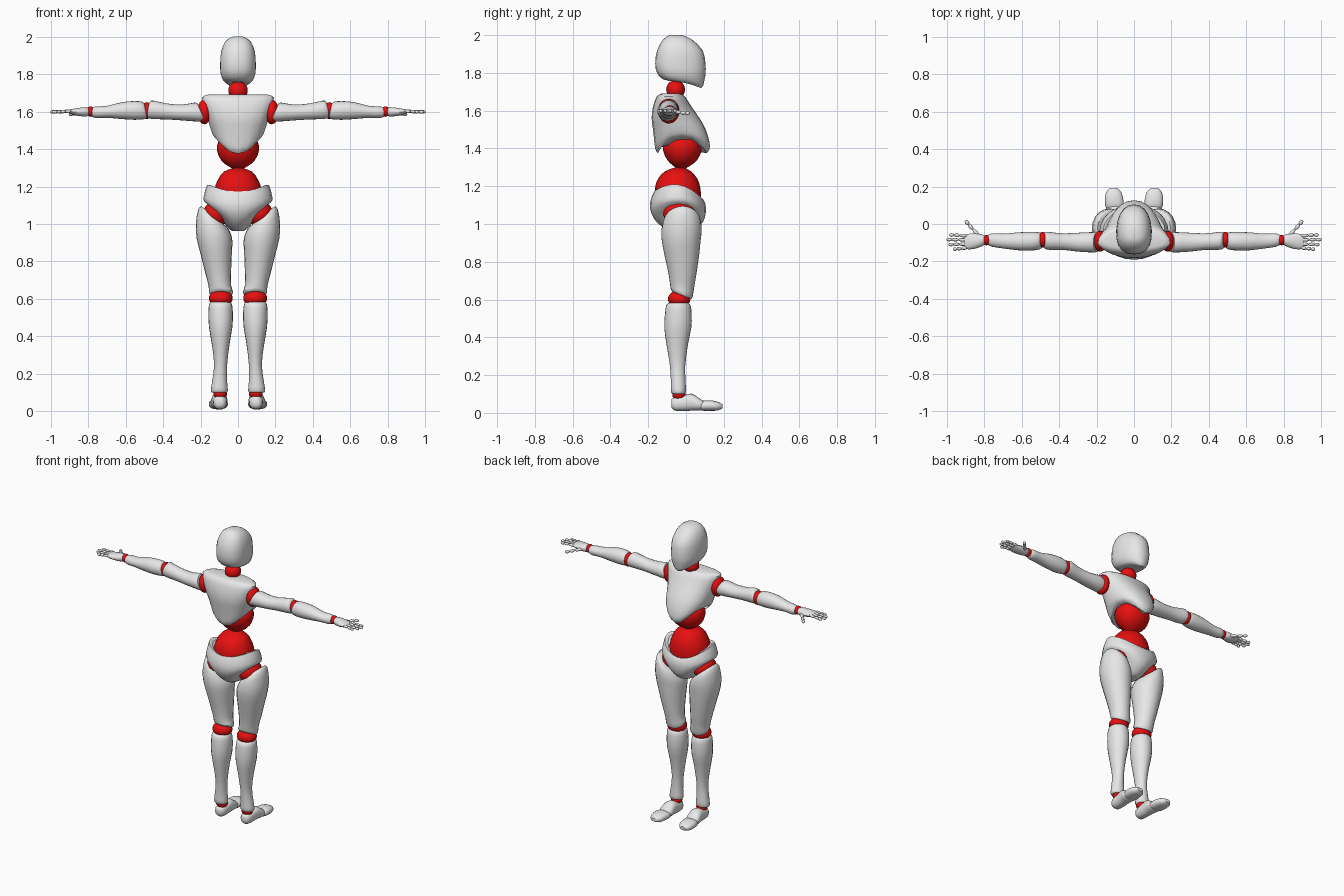
import bpy, bmesh, math
from mathutils import Vector


def material(name, rgb):
    m = bpy.data.materials.new(name)
    m.diffuse_color = (*rgb, 1)
    return m


WHITE = material("shell_white", (0.8, 0.8, 0.8))
RED = material("joint_red", (0.8, 0.005, 0.005))


def finish(name, bm, mat, mirror):
    bmesh.ops.recalc_face_normals(bm, faces=bm.faces)
    me = bpy.data.meshes.new(name)
    bm.to_mesh(me)
    bm.free()
    me.materials.append(mat)
    ob = bpy.data.objects.new(name, me)
    bpy.context.collection.objects.link(ob)
    bpy.ops.object.select_all(action='DESELECT')
    bpy.context.view_layer.objects.active = ob
    ob.select_set(True)
    bpy.ops.object.shade_smooth_by_angle(angle=math.radians(45))
    if mirror:
        ob.modifiers.new("mirror", 'MIRROR').use_mirror_merge = False
    return ob


def smooth_rings(rings, sub):
    """Catmull-Rom interpolation between cross-sections."""
    rs = [tuple(r) + (0,) * (8 - len(r)) for r in rings]
    out = []
    for i in range(len(rs) - 1):
        p0, p1, p2, p3 = rs[max(i - 1, 0)], rs[i], rs[i + 1], rs[min(i + 2, len(rs) - 1)]
        for k in range(sub):
            t = k / sub
            out.append([0.5 * (2 * b + (c - a) * t + (2 * a - 5 * b + 4 * c - d) * t * t
                               + (3 * b - a - 3 * c + d) * t ** 3)
                        for a, b, c, d in zip(p0, p1, p2, p3)])
    return out + [list(rs[-1])]


def loft(name, rings, mat=WHITE, axis='z', mirror=False, segs=20, n=2.0, taper=0, sub=2):
    """Ring = height, a0, a1, b0, b1, tilt along a, tilt along b, side arch."""
    bm = bmesh.new()
    loops = []
    for h, a0, a1, b0, b1, ta, tb, arch in smooth_rings(rings, sub):
        loop = []
        for k in range(segs):
            t = 2 * math.pi * k / segs
            c, s = math.cos(t), math.sin(t)
            u = math.copysign(abs(c) ** (2 / n), c)
            v = math.copysign(abs(s) ** (2 / n), s)
            a = (a0 + a1) / 2 + (a1 - a0) / 2 * u * (1 - taper * v)
            b = (b0 + b1) / 2 + (b1 - b0) / 2 * v
            z = h + ta * u + tb * v + arch * u * u
            co = {'z': (a, b, z), 'x': (z, a, b), 'y': (a, z, b)}[axis]
            loop.append(bm.verts.new(co))
        loops.append(loop)
    for p, q in zip(loops, loops[1:]):
        for k in range(segs):
            j = (k + 1) % segs
            bm.faces.new((p[k], p[j], q[j], q[k]))
    bm.faces.new(loops[0])
    bm.faces.new(loops[-1])
    return finish(name, bm, mat, mirror)


def ball(name, centre, radii, mirror=False):
    bm = bmesh.new()
    bmesh.ops.create_uvsphere(bm, u_segments=16, v_segments=10, radius=1)
    for v in bm.verts:
        v.co = Vector(centre) + Vector(x * r for x, r in zip(v.co, radii))
    return finish(name, bm, RED, mirror)


def digit(name, points, radius):
    """Chain of small rounded segments along the points."""
    bm = bmesh.new()
    for p, q in zip(points, points[1:]):
        p, q = Vector(p), Vector(q)
        d = q - p
        rot = d.to_track_quat('Z', 'Y')
        new = bmesh.ops.create_uvsphere(bm, u_segments=8, v_segments=6, radius=1)['verts']
        for v in new:
            x, y, z = v.co
            v.co = (p + q) / 2 + rot @ Vector((x * radius, y * radius, z * d.length * 0.55))
    return finish(name, bm, WHITE, True)


# Head and neck
loft("head", [
    (2.0, -.025, .025, -.085, -.02), (1.978, -.065, .065, -.12, .03),
    (1.92, -.09, .09, -.153, .088), (1.85, -.095, .095, -.163, .103),
    (1.80, -.092, .092, -.153, .104), (1.765, -.078, .078, -.12, .098),
    (1.745, -.055, .055, -.06, .092, 0, -.01), (1.735, -.03, .03, -.005, .08, 0, -.015)],
    n=2.3, taper=.1)
ball("neck", (0, -.055, 1.712), (.052, .05, .05))

# Chest shell with arched lower rim
loft("chest", [
    (1.69, -.16, .16, -.13, -.03), (1.675, -.19, .19, -.155, -.005),
    (1.62, -.178, .178, -.175, .03), (1.56, -.16, .16, -.182, .072),
    (1.50, -.148, .148, -.175, .105, 0, 0, .02), (1.43, -.133, .133, -.167, .125, 0, 0, .05),
    (1.395, -.118, .118, -.162, .124, 0, 0, .07), (1.375, -.105, .105, -.15, .11, 0, 0, .085)],
    n=2.3, taper=.15)

# Waist: two red domes meeting at a narrow point
loft("upper_waist", [
    (1.47, -.07, .07, -.09, .05), (1.44, -.105, .105, -.118, .078),
    (1.39, -.112, .112, -.122, .083), (1.34, -.09, .09, -.10, .06),
    (1.31, -.055, .055, -.07, .025), (1.29, -.015, .015, -.04, -.01)], RED)
loft("lower_waist", [
    (1.30, -.02, .02, -.055, -.015), (1.28, -.075, .075, -.11, .025),
    (1.24, -.105, .105, -.148, .06), (1.19, -.125, .125, -.164, .076),
    (1.13, -.13, .13, -.16, .08), (1.08, -.11, .11, -.14, .07)], RED)

# Pelvis shell, dipping at the centre and cut high over the hips
loft("pelvis", [
    (1.14, -.145, .145, -.15, .07, 0, -.02, .055), (1.153, -.165, .165, -.168, .088, 0, -.02, .055),
    (1.11, -.183, .183, -.19, .103, 0, -.005, .035), (1.06, -.178, .178, -.185, .105, 0, 0, .058),
    (1.01, -.125, .125, -.155, .09, 0, 0, .065), (.975, -.06, .06, -.11, .05, 0, 0, .01),
    (.963, -.03, .03, -.08, .02)], segs=24)
ball("hip_joint", (.115, -.035, 1.055), (.07, .085, .07), True)

# Legs
loft("thigh", [
    (1.045, .075, .195, -.09, .055, .05), (1.03, .055, .212, -.115, .075, .05),
    (.97, .035, .225, -.13, .083, .03), (.91, .03, .22, -.128, .077, .01),
    (.84, .033, .2, -.115, .07), (.74, .037, .175, -.093, .056),
    (.67, .036, .157, -.083, .044), (.635, .026, .155, -.08, .036, 0, -.018),
    (.622, .034, .147, -.07, .028, 0, -.018)], mirror=True)
ball("knee_joint", (.092, -.036, .603), (.064, .06, .045), True)
loft("shin", [
    (.583, .042, .146, -.09, .012), (.57, .032, .155, -.105, .024),
    (.52, .027, .158, -.112, .03), (.45, .03, .155, -.115, .028),
    (.36, .045, .14, -.103, .01), (.25, .058, .127, -.085, -.004),
    (.16, .058, .138, -.08, -.002), (.11, .054, .145, -.08, 0), (.1, .062, .137, -.07, -.01)],
    mirror=True)
ball("ankle_joint", (.095, -.037, .095), (.037, .036, .028), True)
loft("foot", [
    (-.078, .08, .115, .03, .07), (-.06, .062, .13, .012, .083), (-.01, .058, .135, .01, .093),
    (.03, .057, .14, .012, .102), (.07, .055, .147, .013, .078), (.095, .065, .138, .018, .062)],
    axis='y', mirror=True, n=2.3)
loft("toe_cap", [
    (.08, .06, .145, .014, .055), (.095, .054, .153, .011, .065), (.135, .058, .156, .011, .066),
    (.17, .068, .148, .013, .058), (.192, .09, .13, .024, .046)],
    axis='y', mirror=True, n=2.3)

# Arms
ball("shoulder_joint", (.18, -.092, 1.598), (.038, .056, .066), True)
loft("upper_arm", [
    (.195, -.145, -.05, 1.55, 1.64, 0, .02), (.21, -.152, -.043, 1.545, 1.648, 0, .018),
    (.30, -.147, -.047, 1.553, 1.637), (.38, -.138, -.05, 1.558, 1.643),
    (.45, -.138, -.043, 1.56, 1.658), (.475, -.132, -.042, 1.565, 1.655, 0, -.008),
    (.482, -.122, -.05, 1.573, 1.646, 0, -.008)], axis='x', mirror=True)
ball("elbow_joint", (.487, -.084, 1.605), (.03, .042, .045), True)
loft("forearm", [
    (.493, -.125, -.052, 1.567, 1.644, 0, .008), (.503, -.135, -.045, 1.56, 1.652, 0, .008),
    (.55, -.142, -.042, 1.556, 1.656), (.62, -.14, -.045, 1.56, 1.65),
    (.70, -.13, -.052, 1.567, 1.63), (.755, -.122, -.05, 1.565, 1.628),
    (.778, -.112, -.058, 1.572, 1.622)], axis='x', mirror=True)
ball("wrist_joint", (.787, -.086, 1.6), (.022, .028, .028), True)

# Hands
loft("palm", [
    (.792, -.105, -.065, 1.58, 1.618), (.81, -.118, -.055, 1.573, 1.624),
    (.85, -.132, -.05, 1.576, 1.62), (.885, -.135, -.053, 1.584, 1.614),
    (.905, -.13, -.058, 1.592, 1.608)], axis='x', mirror=True, segs=14)
for label, y0, y1, tip in (("index", -.063, -.058, .985), ("middle", -.085, -.083, 1.0),
                           ("ring", -.107, -.11, .99), ("little", -.127, -.135, .965)):
    pts = [(.89 + (tip - .89) * t, y0 + (y1 - y0) * t, 1.602 - .004 * t)
           for t in (0, .42, .74, 1)]
    digit(label + "_finger", pts, .0095)
digit("thumb", [(.825, -.065, 1.595), (.86, -.028, 1.59), (.882, -.003, 1.587),
                (.9, .018, 1.585)], .0105)
